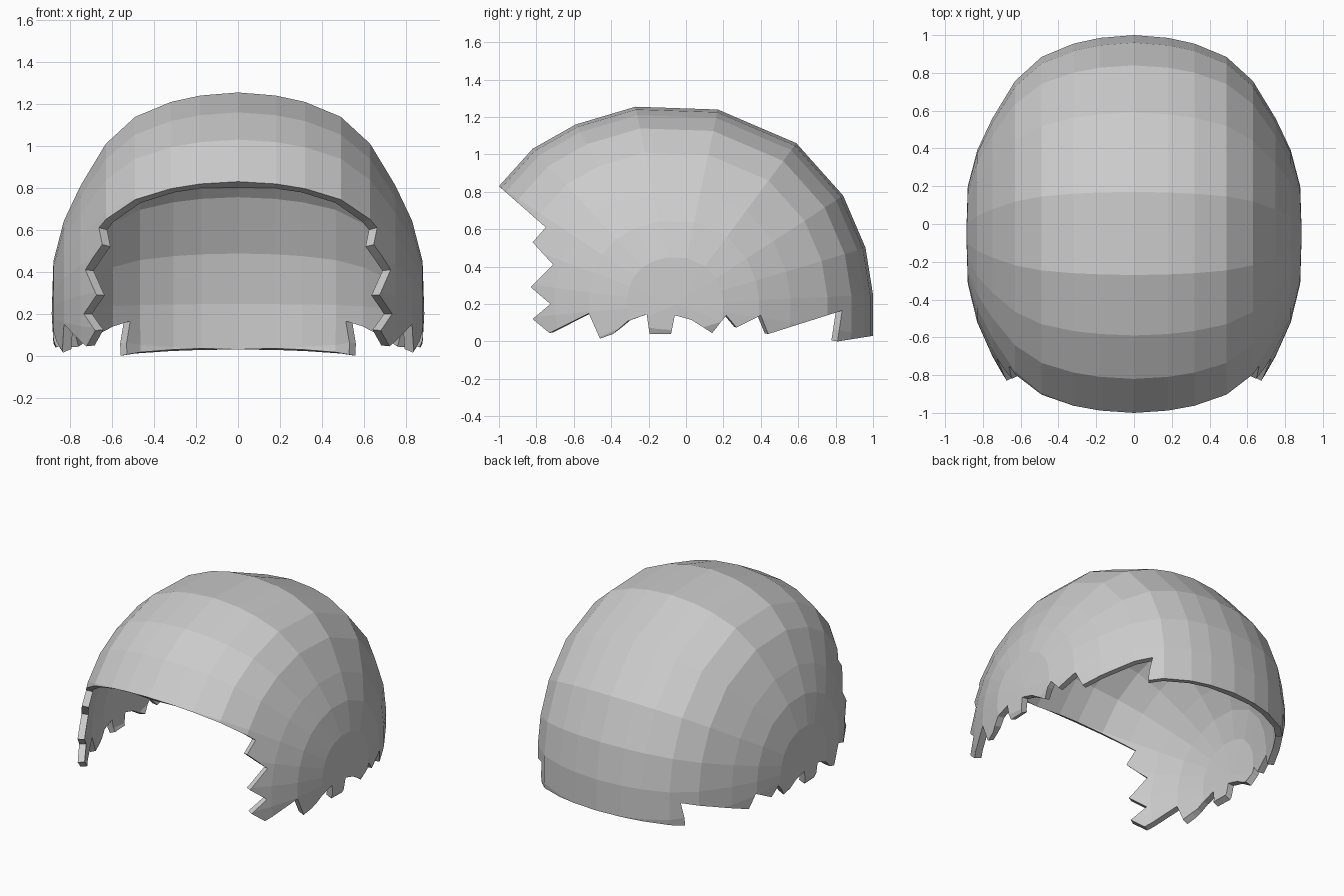
import bpy, bmesh

if "Cube" in bpy.data.objects:
    bpy.data.objects.remove(bpy.data.objects["Cube"])

# Centre of the side fan (y, z) and middle profile of the dome, front to back
PY, PZ = -0.05, 0.2
PROFILE = [(-1.17, 0.1), (-1.165, 0.35), (-1.11, 0.6), (-1.0, 0.83), (-0.82, 1.03),
           (-0.59, 1.16), (-0.27, 1.255), (0.17, 1.24), (0.59, 1.06), (0.84, 0.78),
           (0.96, 0.5), (1.0, 0.25), (1.0, 0.03), (0.96, -0.2), (0.5, -0.34),
           (0.0, -0.4), (-0.5, -0.36), (-1.1, -0.25)]
# Columns: x position and how far the profile has shrunk towards the side
COLUMNS = [(0.18, 0.986), (0.32, 0.957), (0.49, 0.89), (0.63, 0.768),
           (0.75, 0.58), (0.83, 0.42), (0.88, 0.237)]
SIDE_X = 0.888
# Side outline: fringe, sideburn zigzag, locks round the ear, neck
OUTLINE = [(-1.3, 1.094), (-1.0, 0.83), (-0.75, 0.61), (-0.82, 0.53), (-0.71, 0.41),
           (-0.83, 0.29), (-0.725, 0.2), (-0.82, 0.12), (-0.73, 0.045), (-0.52, 0.15),
           (-0.46, 0.015), (-0.39, 0.04), (-0.31, 0.11), (-0.21, 0.145), (-0.195, 0.04),
           (-0.08, 0.04), (-0.06, 0.14), (0.03, 0.115), (0.14, 0.045), (0.215, 0.14),
           (0.27, 0.075), (0.40, 0.14), (0.44, 0.04), (0.835, 0.165), (0.81, 0.0),
           (1.0, 0.03), (1.3, 0.077), (1.3, 1.6), (-1.3, 1.6)]


def make_object(name, bm):
    bmesh.ops.recalc_face_normals(bm, faces=bm.faces)
    mesh = bpy.data.meshes.new(name)
    bm.to_mesh(mesh)
    bm.free()
    ob = bpy.data.objects.new(name, mesh)
    bpy.context.collection.objects.link(ob)
    return ob


def apply_modifier(ob, mod):
    bpy.context.view_layer.objects.active = ob
    bpy.ops.object.modifier_apply(modifier=mod.name)


def bridge(bm, a, b):
    n = len(a)
    for i in range(n):
        bm.faces.new((a[i], a[(i + 1) % n], b[(i + 1) % n], b[i]))


# Closed dome: rings round the x axis, fanned together at each side
bm = bmesh.new()
sections = [(-x, s) for x, s in reversed(COLUMNS)] + [(0, 1)] + COLUMNS
rings = [[bm.verts.new((x, PY + (y - PY) * s, PZ + (z - PZ) * s)) for y, z in PROFILE]
         for x, s in sections]
for a, b in zip(rings, rings[1:]):
    bridge(bm, a, b)
for x, ring in ((-SIDE_X, rings[0]), (SIDE_X, rings[-1])):
    pole = bm.verts.new((x, PY, PZ))
    for i in range(len(ring)):
        bm.faces.new((ring[i], ring[(i + 1) % len(ring)], pole))
hair = make_object("hair_shell", bm)

# Cutter: the side outline swept across the full width
bm = bmesh.new()
ends = [[bm.verts.new((x, y, z)) for y, z in OUTLINE] for x in (-1.5, 1.5)]
bridge(bm, *ends)
for end in ends:
    bm.faces.new(end)
cutter = make_object("outline_cutter", bm)

# Trim the dome to the jagged outline
mod = hair.modifiers.new("trim", 'BOOLEAN')
mod.operation = 'INTERSECT'
mod.solver = 'EXACT'
mod.object = cutter
apply_modifier(hair, mod)
bpy.data.objects.remove(cutter)

# Open the underside: only the cut faces span the middle line
bm = bmesh.new()
bm.from_mesh(hair.data)
cut = [f for f in bm.faces
       if min(v.co.x for v in f.verts) < -0.01 and max(v.co.x for v in f.verts) > 0.01]
bmesh.ops.delete(bm, geom=cut, context='FACES')
bmesh.ops.remove_doubles(bm, verts=bm.verts, dist=0.002)
bm.to_mesh(hair.data)
bm.free()

# Give the shell its thickness
mod = hair.modifiers.new("thickness", 'SOLIDIFY')
mod.thickness = 0.045
mod.offset = -1
apply_modifier(hair, mod)
for p in hair.data.polygons:
    p.use_smooth = False
